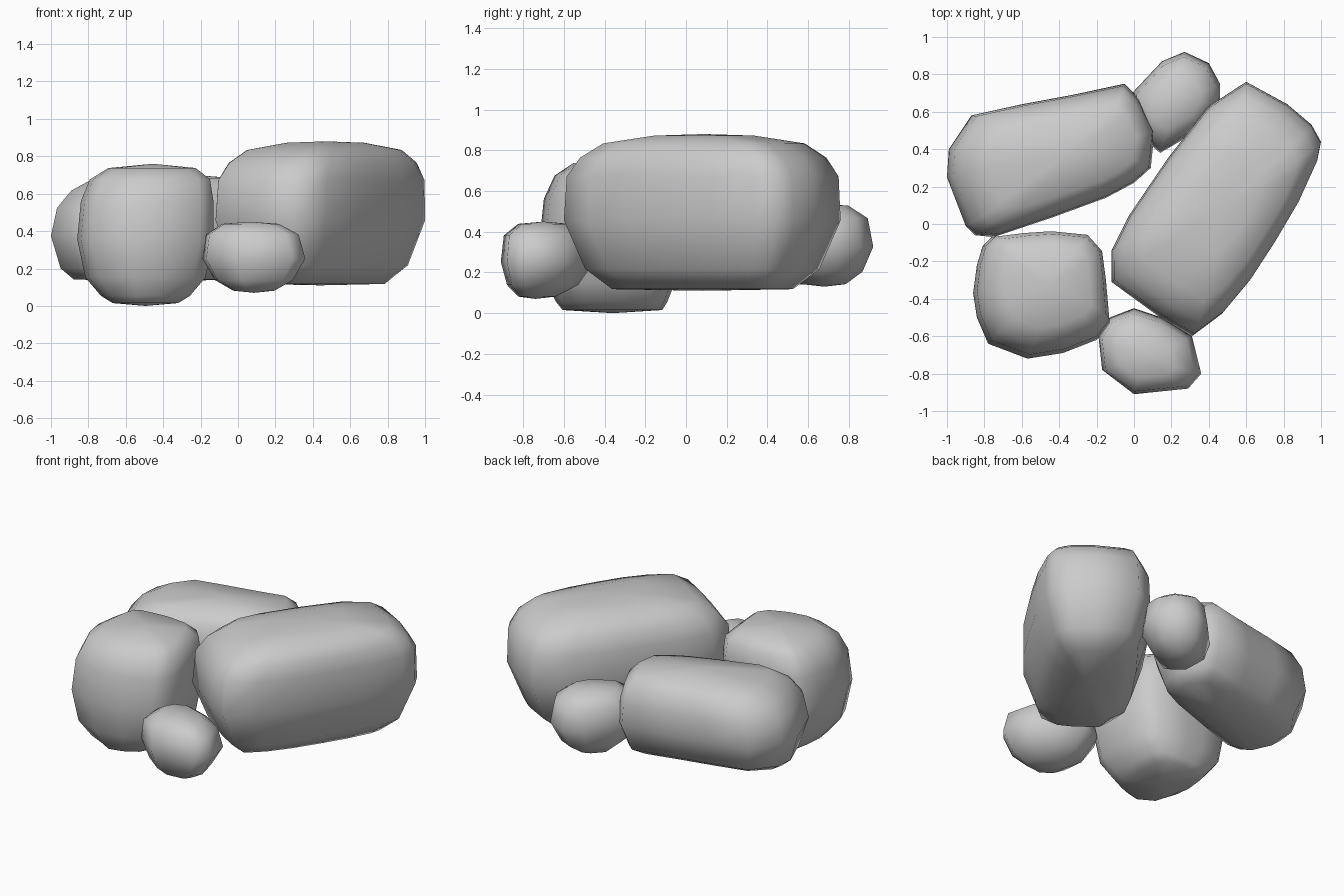
import bpy
import bmesh
from math import cos, sin, radians
from mathutils import Vector

cube = bpy.data.objects.get("Cube")
if cube:
    bpy.data.objects.remove(cube, do_unlink=True)

stone = bpy.data.materials.new("grey stone")
stone.use_nodes = True
stone.diffuse_color = (0.6, 0.6, 0.6, 1)
stone.node_tree.nodes["Principled BSDF"].inputs["Base Color"].default_value = stone.diffuse_color


def boulder(name, outline, bottom, top, angle, profile, top_shift=(0, 0), bottom_shift=(0, 0)):
    """Loft a plan outline through rings of (height, length scale, width scale)."""
    points = [Vector(p) for p in outline]
    xs, ys = zip(*outline)
    centre = Vector((max(xs) + min(xs), max(ys) + min(ys))) / 2
    along = Vector((cos(radians(angle)), sin(radians(angle))))
    across = Vector((-along.y, along.x))
    bm = bmesh.new()

    def vert(offset, height):
        shift = Vector(top_shift if height > 0.5 else bottom_shift) * abs(2 * height - 1) ** 2
        q = centre + offset + shift
        return bm.verts.new((q.x, q.y, bottom + height * (top - bottom)))

    def ring(height, length, width):
        offsets = [p - centre for p in points]
        return [vert(along * d.dot(along) * length + across * d.dot(across) * width, height)
                for d in offsets]

    rings = [ring(*row) for row in profile]
    count = len(points)
    for low, high in zip(rings, rings[1:]):
        for i in range(count):
            j = (i + 1) % count
            bm.faces.new((low[i], low[j], high[j], high[i]))
    # Crowned caps
    for verts, height in ((rings[0], 0), (rings[-1], 1)):
        tip = vert(Vector((0, 0)), height)
        for i in range(count):
            bm.faces.new((verts[i], verts[(i + 1) % count], tip))
    bmesh.ops.recalc_face_normals(bm, faces=bm.faces)
    for face in bm.faces:
        face.smooth = True
    mesh = bpy.data.meshes.new(name)
    bm.to_mesh(mesh)
    bm.free()
    mesh.materials.append(stone)
    obj = bpy.data.objects.new(name, mesh)
    bpy.context.collection.objects.link(obj)


# Cross-section rules: slab, heavy-bottomed slab, chunky block, rounded pebble
slab = [(0.01, 0.7, 0.48), (0.14, 0.86, 0.8), (0.45, 1, 1), (0.73, 0.98, 0.99),
        (0.85, 0.88, 0.92), (0.94, 0.72, 0.76), (0.99, 0.35, 0.4)]
heavy_slab = [(0.02, 0.79, 0.48), (0.12, 0.91, 0.78), (0.42, 1, 1), (0.68, 0.96, 0.97),
              (0.84, 0.87, 0.86), (0.95, 0.71, 0.64)]
block = [(0.02, 0.48, 0.72), (0.07, 0.65, 0.8), (0.2, 0.88, 0.94), (0.47, 1, 1),
         (0.74, 0.97, 0.97), (0.89, 0.88, 0.87), (0.97, 0.64, 0.64)]
pebble = [(0.03, 0.4, 0.4), (0.18, 0.76, 0.76), (0.48, 1, 1),
          (0.82, 0.9, 0.9), (0.97, 0.55, 0.55)]

# Large slabs
boulder("large_boulder",
        [(0.6, 0.76), (0.4, 0.63), (0.18, 0.35), (-0.03, 0.04), (-0.12, -0.14),
         (-0.12, -0.31), (0.14, -0.5), (0.31, -0.6), (0.47, -0.48), (0.62, -0.3),
         (0.75, -0.1), (0.88, 0.12), (0.98, 0.34), (1, 0.44), (0.95, 0.53), (0.82, 0.64)],
        0.11, 0.88, 56, slab, top_shift=(0.03, 0.01))
boulder("back_boulder",
        [(-1, 0.25), (-0.9, -0.01), (-0.85, -0.06), (-0.75, -0.07), (-0.45, 0.03),
         (-0.15, 0.14), (0, 0.22), (0.09, 0.3), (0.11, 0.5), (0.03, 0.67), (-0.05, 0.75),
         (-0.33, 0.69), (-0.6, 0.64), (-0.87, 0.58), (-0.99, 0.4)],
        0.13, 0.71, 16, heavy_slab, top_shift=(0.08, 0.02))

# Square block
boulder("front_boulder",
        [(-0.81, -0.12), (-0.84, -0.22), (-0.86, -0.37), (-0.84, -0.5), (-0.78, -0.64),
         (-0.57, -0.72), (-0.38, -0.69), (-0.2, -0.62), (-0.13, -0.53), (-0.15, -0.3),
         (-0.17, -0.15), (-0.25, -0.06), (-0.45, -0.04), (-0.6, -0.05), (-0.76, -0.07)],
        0, 0.76, 0, block, top_shift=(0.04, 0.05), bottom_shift=(0, 0.02))

# Small wedged stones
boulder("front_small_stone",
        [(-0.19, -0.6), (-0.17, -0.78), (0, -0.91), (0.29, -0.88), (0.36, -0.8),
         (0.31, -0.6), (0.15, -0.5), (0, -0.45), (-0.13, -0.5)],
        0.07, 0.45, -10, pebble, top_shift=(-0.02, -0.02), bottom_shift=(0, -0.06))
boulder("back_small_stone",
        [(0.27, 0.92), (0.15, 0.87), (-0.01, 0.7), (0, 0.5), (0.14, 0.38),
         (0.38, 0.52), (0.46, 0.65), (0.46, 0.75), (0.4, 0.86)],
        0.13, 0.54, 45, pebble, bottom_shift=(-0.03, 0.03))
